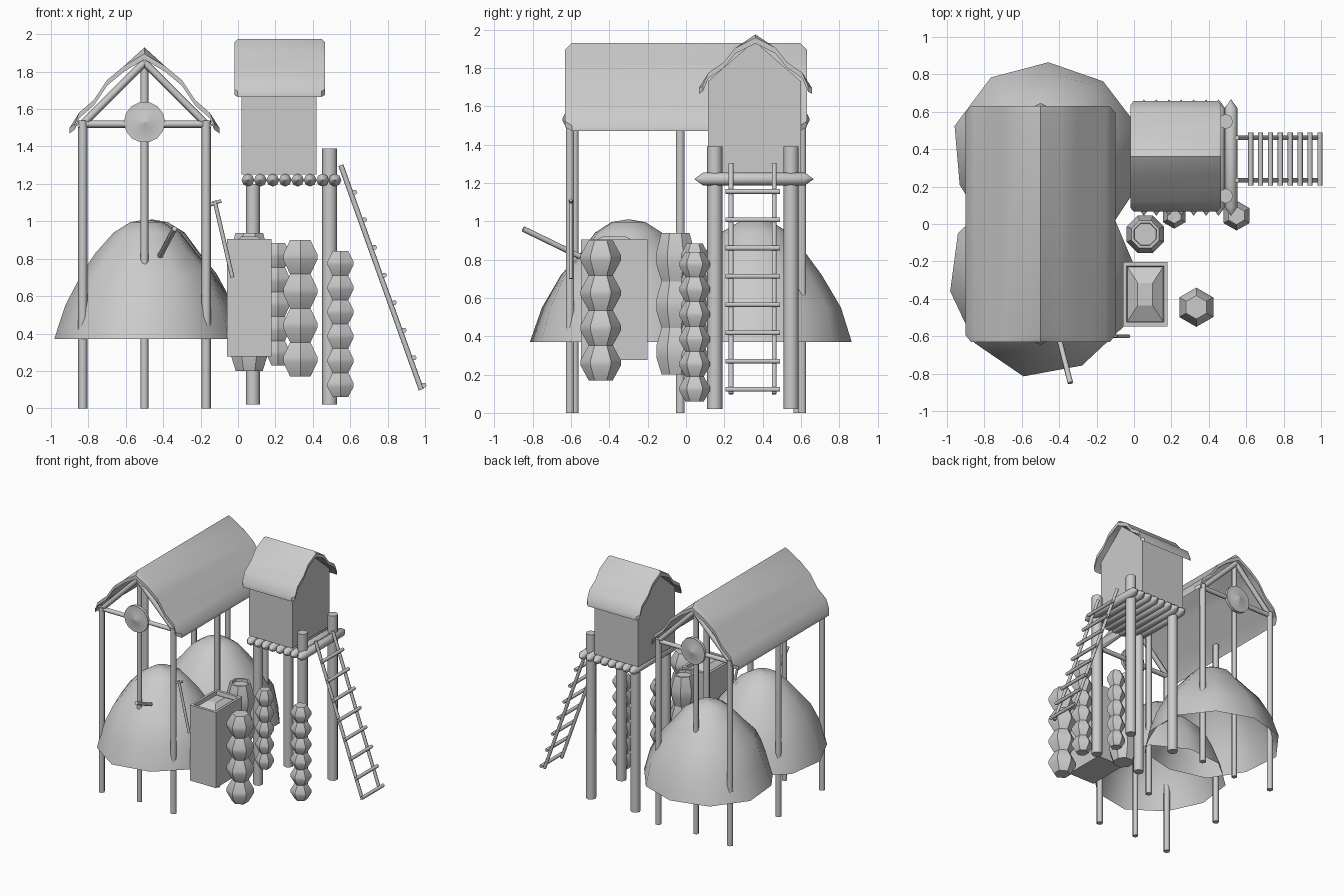
import bpy, bmesh, math, random
from mathutils import Vector

if "Cube" in bpy.data.objects:
    bpy.data.objects.remove(bpy.data.objects["Cube"])
random.seed(3)


def make(name, verts, faces, smooth=None):
    me = bpy.data.meshes.new(name)
    me.from_pydata([tuple(v) for v in verts], [], faces)
    ob = bpy.data.objects.new(name, me)
    bpy.context.collection.objects.link(ob)
    bm = bmesh.new()
    bm.from_mesh(me)
    bmesh.ops.recalc_face_normals(bm, faces=bm.faces)
    bm.to_mesh(me)
    bm.free()
    if smooth:
        bpy.ops.object.select_all(action='DESELECT')
        ob.select_set(True)
        bpy.context.view_layer.objects.active = ob
        bpy.ops.object.shade_smooth_by_angle(angle=math.radians(smooth))
    return ob


def lathe(name, prof, start, axis=(0, 0, 1), n=8, caps=True, smooth=40, phase=0.0):
    """Rings (radius, distance along axis) joined into a tube."""
    q = Vector((0, 0, 1)).rotation_difference(Vector(axis).normalized())
    vs, fs = [], []
    for r, d in prof:
        for i in range(n):
            a = phase + i * math.tau / n
            vs.append(Vector(start) + q @ Vector((r * math.cos(a), r * math.sin(a), d)))
    for k in range(len(prof) - 1):
        for i in range(n):
            j = (i + 1) % n
            fs.append((k * n + i, k * n + j, (k + 1) * n + j, (k + 1) * n + i))
    if caps:
        fs += [tuple(range(n)), tuple(range(len(vs) - n, len(vs)))]
    return make(name, vs, fs, smooth)


def rod(name, a, b, r, n=6, smooth=65):
    d = Vector(b) - Vector(a)
    return lathe(name, [(r, 0), (r, d.length)], a, d, n, True, smooth)


def roof(name, half, centre, length, cham, thick, along_x=False):
    """Wavy gable shell; half = (offset, z) from eave to ridge."""
    prof = [(-o, z) for o, z in half] + [(o, z) for o, z in half[-2::-1]]
    m = len(prof)
    L = length / 2
    vs, fs = [], []
    for t, end in ((-L, 1), (-L + cham, 0), (L - cham, 0), (L, 1)):
        for dz in (0, -thick):
            for k, (o, z) in enumerate(prof):
                if end and k in (0, m - 1):
                    o, z = o * .93, z + cham * .6
                if end and k == m // 2:
                    z -= cham
                p = (centre[0] + t, centre[1] + o, z + dz) if along_x else \
                    (centre[0] + o, centre[1] + t, z + dz)
                vs.append(p)
    ring = list(range(m)) + list(range(2 * m - 1, m - 1, -1))
    for s in range(3):
        for i in range(2 * m):
            a, b = ring[i], ring[(i + 1) % (2 * m)]
            fs.append((s * 2 * m + a, s * 2 * m + b, (s + 1) * 2 * m + b, (s + 1) * 2 * m + a))
    for s in (0, 3):
        for k in range(m - 1):
            b = s * 2 * m
            fs.append((b + k, b + k + 1, b + m + k + 1, b + m + k))
    return make(name, vs, fs, 35)


# Open-sided barn: roof, posts, gable beams and discs
PX = -.5
roof("barn_roof", [(.40, 1.50), (.35, 1.58), (.27, 1.65), (.20, 1.755), (.11, 1.83), (0, 1.93)],
     (PX, 0), 1.26, .035, .03)
for x in (-.83, -.17):
    for y in (-.605, -.03, .605):
        rod("barn_post", (x, y, 0), (x, y, 1.54), .025)
for s in (-1, 1):
    y = s * .58
    rod("barn_middle_post", (PX, y, 0), (PX, y, 1.86), .022)
    rod("barn_tie_beam", (-.83, s * .6, 1.52), (-.17, s * .6, 1.52), .02)
    for k in (-1, 1):
        rod("barn_rafter", (PX + k * .35, s * .6, 1.50), (PX, s * .6, 1.85), .02)
    lathe("gable_disc", [(.11, 0), (.11, .025), (.045, .025), (.004, .045)],
          (PX, s * .6, 1.53), (0, s, 0), 14)

# Hay piles, open underneath
dome = [(.52, .37), (.455, .55), (.365, .72), (.27, .83), (.18, .94), (.09, .995), (.001, 1.01)]
for name, cx, cy, ph in (("front_hay", -.49, -.30, .12), ("back_hay", -.46, .36, .31)):
    hay = lathe(name, dome, (cx, cy, 0), n=10, caps=False, smooth=60, phase=ph)
    for i, v in enumerate(hay.data.vertices):
        f = 1 + random.uniform(-.05, .02)
        v.co.x = cx + (v.co.x - cx) * f
        v.co.y = cy + (v.co.y - cy) * f

# Tools stuck in the hay
rod("tool_handle", (-.34, -.85, .96), (-.43, -.5, .79), .015)
rod("leaning_tool", (-.125, -.6, 1.11), (-.03, -.6, .70), .011)
rod("leaning_tool_grip", (-.155, -.6, 1.085), (-.09, -.6, 1.11), .009)

# Tower posts and log deck
for y in (.15, .548):
    rod("tower_post_left", (.08, y, .02), (.08, y, 1.2), .038, 8)
    rod("tower_post_right", (.49, y, .02), (.49, y, 1.39), .04, 8)
for i in range(8):
    lathe("deck_log", [(.001, 0), (.034, .045), (.034, .575), (.001, .62)],
          (.053 + i * .0665, .045, 1.22), (0, 1, 0), 8, False)

# Hut walls with gables, and hut roof
wall = [(.115, 1.25), (.115, 1.73), (.357, 1.94), (.60, 1.73), (.60, 1.25)]
make("hut_walls", [(x, y, z) for x in (.02, .42) for y, z in wall],
     [(0, 1, 2, 3, 4), (5, 6, 7, 8, 9)] +
     [(i, (i + 1) % 5, (i + 1) % 5 + 5, i + 5) for i in range(5)])
roof("hut_roof", [(.295, 1.695), (.245, 1.775), (.165, 1.83), (.105, 1.905), (0, 1.975)],
     (.2225, .362), .485, .018, .03, True)

# Ladder
top, low = Vector((.55, 0, 1.30)), Vector((.98, 0, .10))
for y in (.235, .46):
    rod("ladder_rail", top + Vector((0, y, 0)), low + Vector((0, y, 0)), .014)
for i in range(8):
    z = 1.155 - i * .1475
    x = .55 + (1.30 - z) / 1.2 * .43 + .022
    rod("ladder_rung", (x, .205, z), (x, .49, z), .014)


# Strings of round beads
def beads(name, x, y, z0, z1, r, count):
    h = (z1 - z0) / count
    prof = []
    for i in range(count):
        z = z0 + i * h
        prof += [(r * .6, z), (r, z + h * .42), (r, z + h * .58)]
    prof.append((r * .6, z1))
    lathe(name, prof, (x, y, 0), n=6, smooth=30, phase=math.pi / 6)


beads("large_bead_string", .333, -.445, .17, .90, .105, 4)
beads("long_bead_string", .548, .045, .06, .84, .08, 6)
beads("rear_bead_string", .215, .045, .23, .885, .07, 5)

# Stack of kegs with recessed lid
prof = []
for i in range(3):
    z = .2 + i * .243
    prof += [(.078, z), (.108, z + .09), (.108, z + .15)]
prof += [(.08, .938), (.065, .938), (.062, .918)]
lathe("keg_stack", prof, (.06, -.055, 0), n=8, smooth=30, phase=.39)

# Tall crate with rim and heaped filling
cx, cy = .06, -.375
vs = []
for hx, hy, z in ((.12, .173, .277), (.12, .173, .905), (.1, .15, .905), (.095, .145, .875), (.04, .06, .92)):
    vs += [(cx + a * hx, cy + b * hy, z) for a, b in ((-1, -1), (1, -1), (1, 1), (-1, 1))]
fs = [(0, 1, 2, 3), (16, 17, 18, 19)]
for k in range(4):
    fs += [(4 * k + i, 4 * k + (i + 1) % 4, 4 * k + 4 + (i + 1) % 4, 4 * k + 4 + i) for i in range(4)]
make("crate", vs, fs)
